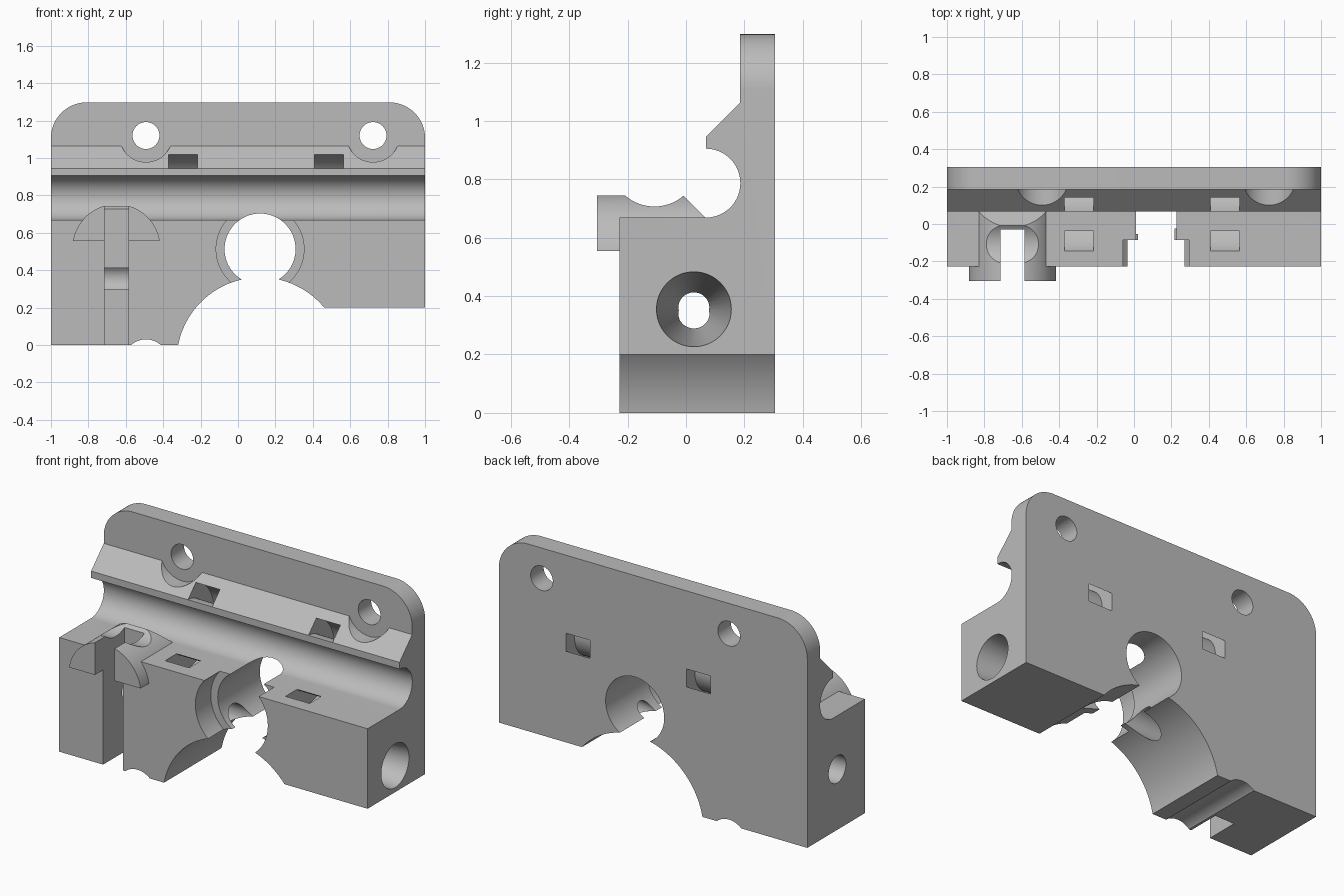
import bpy, bmesh
from math import sin, cos, pi, radians

old = bpy.data.objects.get("Cube")
if old:
    bpy.data.objects.remove(old, do_unlink=True)

grey = bpy.data.materials.new("plain grey")
grey.diffuse_color = (0.5, 0.5, 0.5, 1)
grey.use_nodes = True
grey.node_tree.nodes["Principled BSDF"].inputs["Base Color"].default_value = (0.5, 0.5, 0.5, 1)


def arc(cu, cv, r, a0, a1, n=24):
    """Points on an arc, angles in degrees."""
    angles = [radians(a0 + (a1 - a0) * i / n) for i in range(n + 1)]
    return [(cu + r * cos(a), cv + r * sin(a)) for a in angles]


def loft(name, axis, start, end, first, last=None):
    """Solid between two matching outlines: axis X takes (y, z), axis Y takes (x, z)."""
    place = (lambda p, t: (t, p[0], p[1])) if axis == "X" else (lambda p, t: (p[0], t, p[1]))
    bm = bmesh.new()
    a = [bm.verts.new(place(p, start)) for p in first]
    b = [bm.verts.new(place(p, end)) for p in (last or first)]
    bm.faces.new(a)
    bm.faces.new(b)
    for i in range(len(a)):
        j = (i + 1) % len(a)
        bm.faces.new((a[i], a[j], b[j], b[i]))
    bmesh.ops.recalc_face_normals(bm, faces=bm.faces)
    mesh = bpy.data.meshes.new(name)
    bm.to_mesh(mesh)
    bm.free()
    mesh.materials.append(grey)
    obj = bpy.data.objects.new(name, mesh)
    bpy.context.collection.objects.link(obj)
    return obj


def circle(u, v, r, n=72):
    return arc(u, v, r, 0, 360, n)[:-1]


def rect(u0, u1, v0, v1):
    return [(u0, v0), (u1, v0), (u1, v1), (u0, v1)]


def combine(target, tool, operation="DIFFERENCE"):
    """Apply a boolean and discard the tool."""
    mod = target.modifiers.new("shape", "BOOLEAN")
    mod.operation, mod.solver, mod.object = operation, "EXACT", tool
    bpy.context.view_layer.update()
    graph = bpy.context.evaluated_depsgraph_get()
    mesh = bpy.data.meshes.new_from_object(target.evaluated_get(graph))
    target.modifiers.clear()
    target.data = mesh
    bpy.data.objects.remove(tool, do_unlink=True)


# Main body: side profile with the rod groove, trimmed by the front outline
ROD_Y, ROD_Z = 0.068, 0.787
profile = [(-0.228, -0.1), (0.305, -0.1), (0.305, 1.4), (0.185, 1.4), (0.185, 1.063),
           (ROD_Y, 0.945)] + arc(ROD_Y, ROD_Z, 0.118, 90, -90, 36) + [(-0.228, 0.669)]
body = loft("carriage_body", "X", -1.1, 1.1, profile)
outline = ([(-1, 0), (0.3, 0), (0.3, 0.2), (1, 0.2)]
           + arc(0.81, 1.107, 0.19, 0, 90) + arc(-0.81, 1.107, 0.19, 90, 180))
combine(body, loft("front_outline", "Y", -0.6, 0.6, outline), "INTERSECT")

# Domed belt clamp with a tie groove across the top
CLAMP_X = -0.65
clamp = loft("belt_clamp", "X", -1, -0.3,
             [(-0.305, 0.555), (0.066, 0.555), (0.066, 0.67), (-0.1, 0.836), (-0.305, 0.836)])
combine(clamp, loft("dome", "Y", -0.5, 0.5, circle(CLAMP_X, 0.518, 0.235, 96)), "INTERSECT")
combine(clamp, loft("tie_groove", "X", -1.2, 0, circle(-0.108, 0.86, 0.153)))
combine(body, clamp, "UNION")

# Belt slot
combine(body, loft("belt_slot", "Y", -0.5, -0.03, rect(-0.715, -0.586, -0.2, 1)))

# Central hole, its front counterbore, and the large arch below
HOLE_X = 0.118
combine(body, loft("centre_hole", "Y", -0.5, 0.5, circle(HOLE_X, 0.513, 0.19)))
combine(body, loft("counterbore", "Y", -0.5, -0.085, circle(HOLE_X, 0.513, 0.235)))
combine(body, loft("arch", "Y", -0.5, 0.5, circle(HOLE_X, -0.085, 0.446, 128)))

# Lengthwise bore: straight on one side, tapered on the other
combine(body, loft("straight_bore", "X", -1.2, HOLE_X, circle(0.027, 0.355, 0.08)))
combine(body, loft("tapered_bore", "X", 0.2, 1.08,
                   circle(0.027, 0.355, 0.05), circle(0.027, 0.355, 0.136)))

# Screw holes with head recesses, and the lower screw clearance
for x in (-0.492, 0.722):
    combine(body, loft("screw_hole", "Y", -0.5, 0.5, circle(x, 1.12, 0.072, 48)))
    combine(body, loft("head_recess", "Y", -0.5, 0.185, circle(x, 1.12, 0.142)))
combine(body, loft("lower_clearance", "Y", -0.5, 0.5, circle(-0.492, -0.09, 0.12)))

# Curved tie channels around the rod groove
for x in (-0.294, 0.487):
    ring = loft("tie_channel", "X", x - 0.078, x + 0.078, circle(ROD_Y, ROD_Z, 0.243))
    combine(ring, loft("ring_core", "X", x - 0.2, x + 0.2, circle(ROD_Y, ROD_Z, 0.158)))
    combine(body, ring)

# Smooth curved walls, keep edges sharp
bpy.ops.object.select_all(action="DESELECT")
body.select_set(True)
bpy.context.view_layer.objects.active = body
bpy.ops.object.shade_smooth_by_angle(angle=radians(25))
